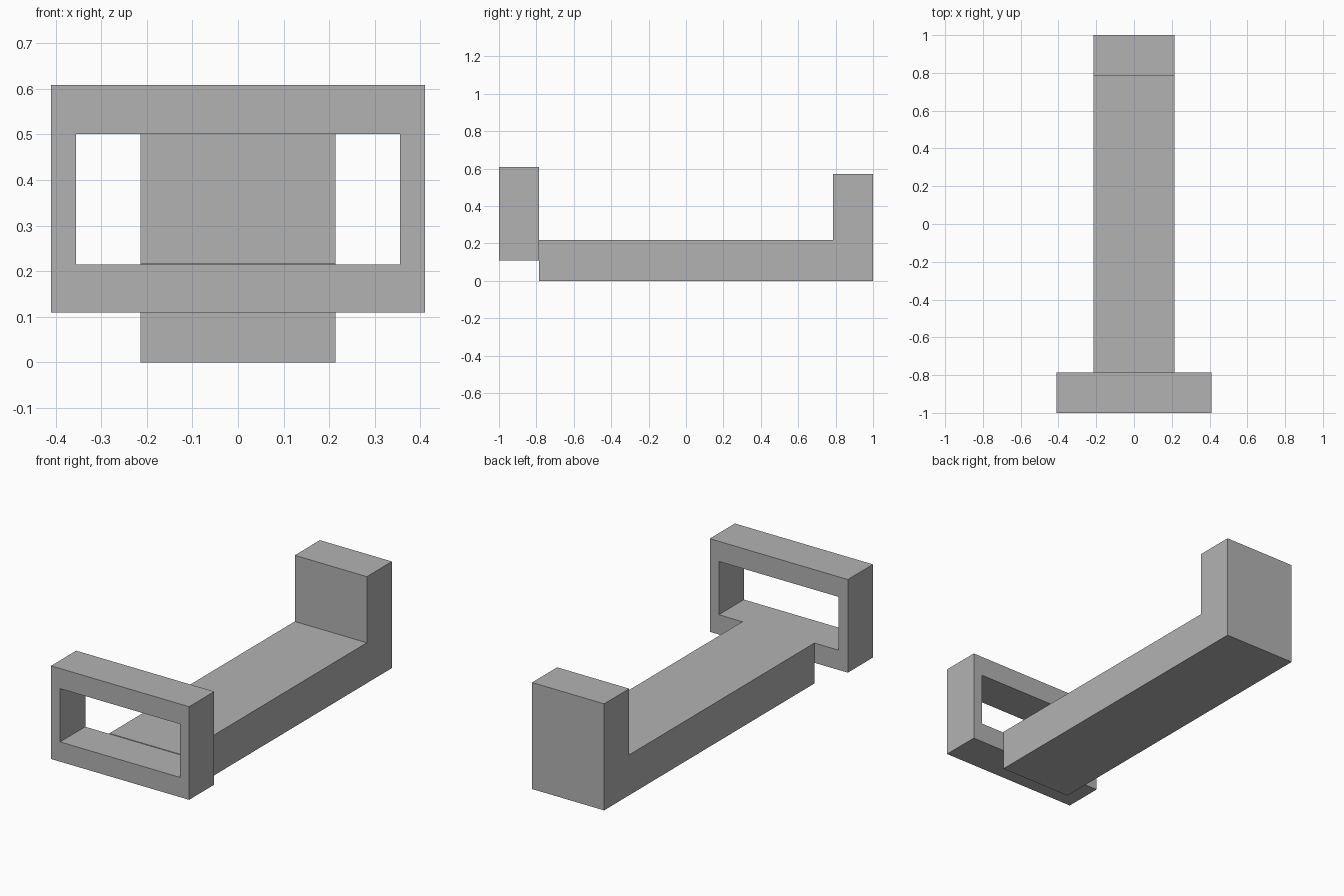
import bpy
import bmesh

cube = bpy.data.objects.get("Cube")
if cube:
    bpy.data.objects.remove(cube, do_unlink=True)

grey = bpy.data.materials.new("plain grey")
grey.use_nodes = True
grey.diffuse_color = (0.45, 0.45, 0.45, 1)
grey.node_tree.nodes["Principled BSDF"].inputs["Base Color"].default_value = grey.diffuse_color


def finish(name, bm):
    """Turn a bmesh into a flat-shaded object."""
    bmesh.ops.recalc_face_normals(bm, faces=bm.faces)
    mesh = bpy.data.meshes.new(name)
    bm.to_mesh(mesh)
    bm.free()
    mesh.materials.append(grey)
    obj = bpy.data.objects.new(name, mesh)
    bpy.context.collection.objects.link(obj)
    return obj


def rectangle(bm, half_width, bottom, top, y):
    corners = [(-half_width, bottom), (half_width, bottom), (half_width, top), (-half_width, top)]
    return [bm.verts.new((x, y, z)) for x, z in corners]


# Long base with upright end block: an L profile extruded across its width
WIDTH = 0.428
profile = [(-0.785, 0), (1, 0), (1, 0.572), (0.787, 0.572), (0.787, 0.217), (-0.785, 0.217)]
bm = bmesh.new()
side = bm.faces.new([bm.verts.new((-WIDTH / 2, y, z)) for y, z in profile])
extruded = bmesh.ops.extrude_face_region(bm, geom=[side], use_keep_orig=True)
moved = [g for g in extruded["geom"] if isinstance(g, bmesh.types.BMVert)]
bmesh.ops.translate(bm, verts=moved, vec=(WIDTH, 0, 0))
finish("base_with_end_block", bm)

# Open rectangular frame at the front: four loops joined in a closed ring
bm = bmesh.new()
front, back = -1, -0.787
outer = (0.41, 0.109, 0.609)
inner = (0.356, 0.215, 0.501)
loops = [rectangle(bm, *size, y) for size, y in
         ((outer, front), (inner, front), (inner, back), (outer, back))]
for a, b in zip(loops, loops[1:] + loops[:1]):
    for i in range(4):
        j = (i + 1) % 4
        bm.faces.new((a[i], a[j], b[j], b[i]))
finish("front_frame", bm)
